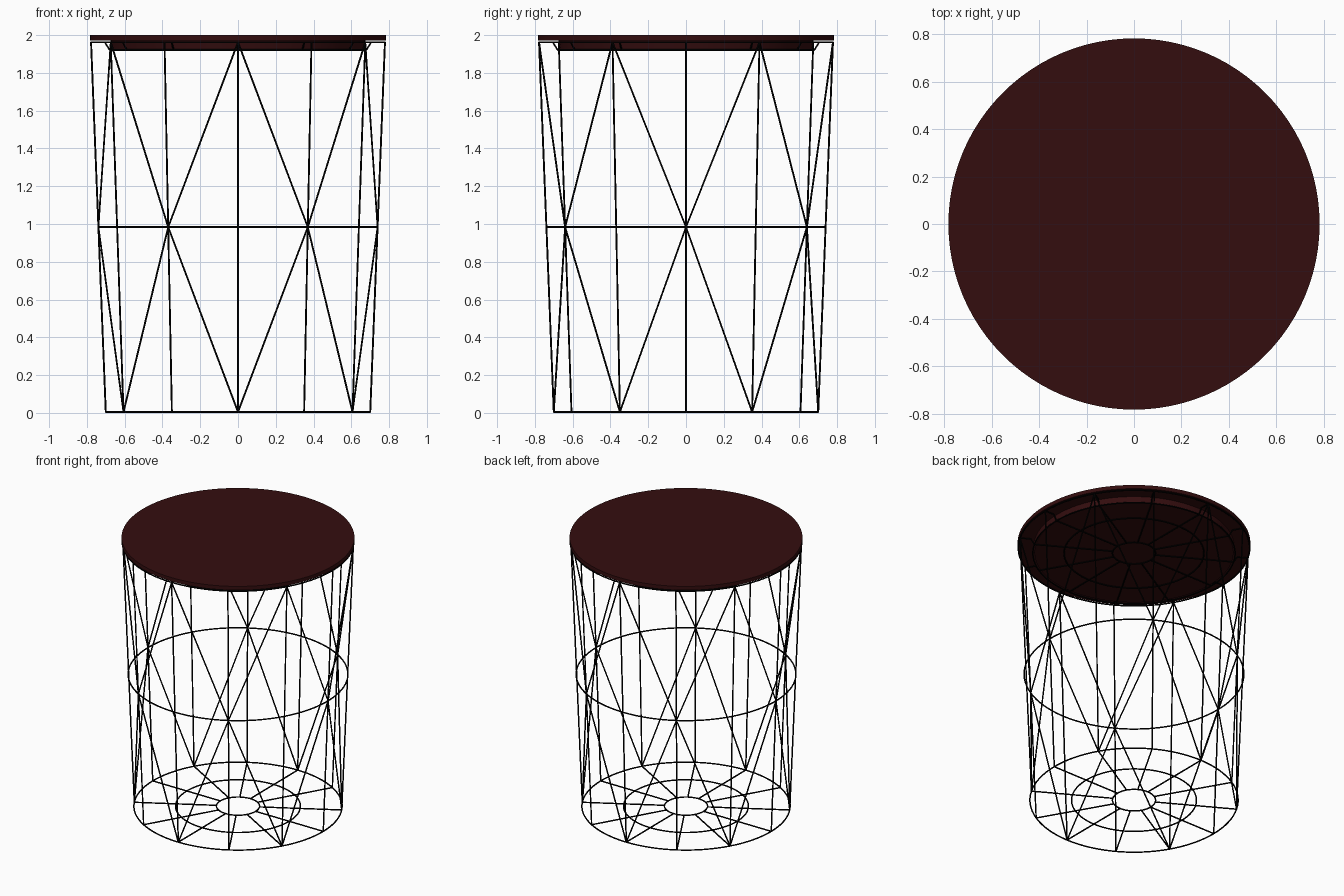
import bpy, math

if "Cube" in bpy.data.objects:
    bpy.data.objects.remove(bpy.data.objects["Cube"])

def material(name, rgb):
    m = bpy.data.materials.new(name)
    m.diffuse_color = (*rgb, 1)
    m.use_nodes = True
    m.node_tree.nodes["Principled BSDF"].inputs["Base Color"].default_value = m.diffuse_color
    return m

BLACK = material("black metal", (0.0, 0.0, 0.0))
WOOD = material("dark red wood", (0.034, 0.004, 0.0045))
W = 0.005                      # wire radius
Z0, Z1, ZT = W, 1.962, 1.922   # bottom ring, top rim, sunken tray
R0, R1 = 0.70, 0.778

def pt(r, deg, z):
    a = math.radians(deg)
    return (r * math.cos(a), r * math.sin(a), z)

def side(deg, t):
    """Point on the tapering side of the basket, t = 0 bottom, 1 top."""
    return pt(R0 + (R1 - R0) * t, deg, Z0 + (Z1 - Z0) * t)

def wires(name, paths):
    """Round wires along straight-sided paths."""
    c = bpy.data.curves.new(name, 'CURVE')
    c.dimensions = '3D'
    c.bevel_depth = W
    c.bevel_resolution = 2
    c.use_fill_caps = True
    for path in paths:
        s = c.splines.new('POLY')
        s.points.add(len(path) - 1)
        for p, co in zip(s.points, path):
            p.co = (*co, 1)
    c.materials.append(BLACK)
    ob = bpy.data.objects.new(name, c)
    bpy.context.collection.objects.link(ob)

def ring(name, r, z):
    bpy.ops.mesh.primitive_torus_add(major_radius=r, minor_radius=W, location=(0, 0, z),
                                     major_segments=96, minor_segments=8)
    ob = bpy.context.object
    ob.name = name
    ob.data.materials.append(BLACK)
    bpy.ops.object.shade_smooth()

def disc(name, r_low, r_high, z_low, z_high):
    bpy.ops.mesh.primitive_cone_add(vertices=96, radius1=r_low, radius2=r_high,
                                    depth=z_high - z_low, location=(0, 0, (z_low + z_high) / 2))
    ob = bpy.context.object
    ob.name = name
    ob.data.materials.append(WOOD)
    bpy.ops.object.shade_smooth_by_angle(angle=math.radians(30))

angles = range(0, 360, 30)

# Basket sides: straight uprights and the crossing diagonals
wires("uprights", [[side(a, 0), side(a, 1)] for a in angles])
wires("diagonals", [[side(a, 0), side(a + s * 30, 0.5), side(a, 1)]
                    for a in range(30, 360, 60) for s in (-1, 1)])
ring("bottom_ring", R0, Z0)
ring("middle_ring", (R0 + R1) / 2, (Z0 + Z1) / 2)
ring("top_ring", R1, Z1)

# Basket floor
wires("floor_spokes", [[pt(0.145, a, Z0), pt(R0, a, Z0)] for a in angles])
ring("floor_inner_ring", 0.145, Z0)
ring("floor_outer_ring", 0.42, Z0)

# Sunken wire tray under the table top
wires("tray_spokes", [[pt(0.145, a, ZT), pt(0.68, a, ZT), pt(0.705, a, Z1), pt(R1, a, Z1)]
                      for a in angles])
ring("tray_inner_ring", 0.145, ZT)
ring("tray_outer_ring", 0.47, ZT)
ring("tray_edge_ring", 0.68, ZT)

# Wooden top with the plug that sits in the tray
disc("table_top", 0.783, 0.783, 1.972, 2.0)
disc("table_top_plug", 0.668, 0.675, 1.926, 1.972)
